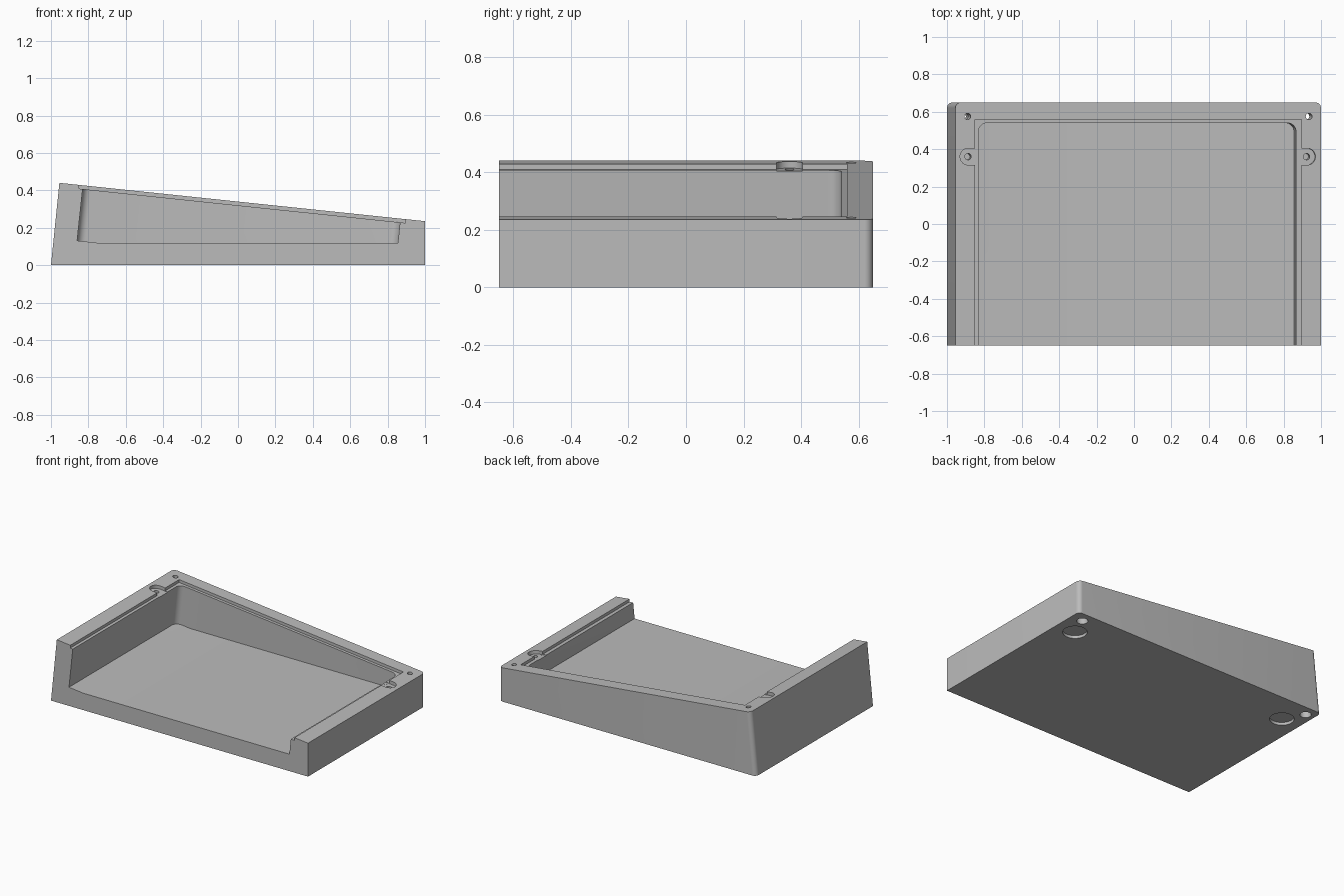
import bpy, bmesh, math
from mathutils import Vector

cube = bpy.data.objects.get("Cube")
if cube:
    bpy.data.objects.remove(cube, do_unlink=True)

TILT = math.radians(6)
NORMAL = Vector((math.sin(TILT), 0, math.cos(TILT)))

grey = bpy.data.materials.new("plain grey")
grey.use_nodes = True
grey.diffuse_color = (0.5, 0.5, 0.5, 1)
grey.node_tree.nodes["Principled BSDF"].inputs["Base Color"].default_value = (0.5, 0.5, 0.5, 1)


def top_z(x):
    """Height of the sloping top surface."""
    return 0.44 - math.tan(TILT) * (x + 0.955)


def add_object(name, bm):
    bmesh.ops.recalc_face_normals(bm, faces=bm.faces)
    mesh = bpy.data.meshes.new(name)
    bm.to_mesh(mesh)
    bm.free()
    mesh.materials.append(grey)
    obj = bpy.data.objects.new(name, mesh)
    bpy.context.collection.objects.link(obj)
    return obj


def prism(name, profile, y0, y1, radius=0):
    """Extrude an x-z profile along y and round the upright back edges."""
    bm = bmesh.new()
    face = bm.faces.new([bm.verts.new((x, y0, z)) for x, z in profile])
    moved = bmesh.ops.extrude_face_region(bm, geom=[face])["geom"]
    back = {v for v in moved if isinstance(v, bmesh.types.BMVert)}
    bmesh.ops.translate(bm, verts=list(back), vec=(0, y1 - y0, 0))
    if radius:
        upright = []
        for e in bm.edges:
            d = e.verts[0].co - e.verts[1].co
            if set(e.verts) <= back and abs(d.z) > abs(d.x):
                upright.append(e)
        bmesh.ops.bevel(bm, geom=upright, offset=radius, segments=8,
                        profile=0.5, affect='EDGES')
    return add_object(name, bm)


def cylinder(name, start, end, radius):
    bm = bmesh.new()
    axis = end - start
    bmesh.ops.create_cone(bm, cap_ends=True, segments=32, radius1=radius,
                          radius2=radius, depth=axis.length)
    bmesh.ops.rotate(bm, verts=bm.verts,
                     matrix=Vector((0, 0, 1)).rotation_difference(axis).to_matrix())
    bmesh.ops.translate(bm, verts=bm.verts, vec=(start + end) / 2)
    return add_object(name, bm)


def cut(body, cutter):
    mod = body.modifiers.new("cut", 'BOOLEAN')
    mod.operation = 'DIFFERENCE'
    mod.solver = 'EXACT'
    mod.object = cutter
    bpy.context.view_layer.objects.active = body
    bpy.ops.object.modifier_apply(modifier=mod.name)
    bpy.data.objects.remove(cutter, do_unlink=True)


def groove(name, x0, x1, y0, y1, depth):
    """Cutter whose floor runs parallel to the sloping top."""
    return prism(name, [(x0, top_z(x0) - depth), (x1, top_z(x1) - depth),
                        (x1, top_z(x1) + 0.1), (x0, top_z(x0) + 0.1)], y0, y1)


# Wedge-shaped body
body = prism("wedge_case", [(-1, 0), (1, 0), (1, 0.235), (-0.955, 0.44)],
             -0.65, 0.65, 0.03)

# Open-fronted cavity and the ledge around its rim
cut(body, prism("cavity", [(-0.86, 0.131), (-0.75, 0.119), (0.855, 0.119),
                           (0.885, 0.41), (-0.82, 0.51)], -0.8, 0.54, 0.045))
cut(body, groove("rim_ledge", -0.85, 0.895, -0.8, 0.56, 0.02))

for ear_x, inner_x, screw_x in ((-0.885, -0.82, -0.89), (0.925, 0.865, 0.935)):
    # Rounded ear recess with a blind pilot hole
    p = Vector((ear_x, 0.36, top_z(ear_x)))
    cut(body, groove("ear_slot", min(ear_x, inner_x), max(ear_x, inner_x),
                     0.315, 0.405, 0.023))
    cut(body, cylinder("ear_round", p - NORMAL * 0.023, p + NORMAL * 0.1, 0.045))
    cut(body, cylinder("pilot_hole", p - NORMAL * 0.09, p + NORMAL * 0.1, 0.017))

    # Tilted corner screw hole, widened from below
    s = Vector((screw_x, 0.575, top_z(screw_x)))
    cut(body, cylinder("screw_hole", s - NORMAL * 0.6, s + NORMAL * 0.1, 0.017))
    cut(body, cylinder("screw_head_bore", s - NORMAL * 0.6, s - NORMAL * 0.14, 0.036))

    # Shallow round foot recess in the base
    f = Vector((math.copysign(0.855, ear_x), 0.437, 0))
    cut(body, cylinder("foot_recess", f - Vector((0, 0, 0.1)),
                       f + Vector((0, 0, 0.02)), 0.078))

# Smooth the rounded corners, keep the other edges sharp
bpy.ops.object.select_all(action='DESELECT')
body.select_set(True)
bpy.context.view_layer.objects.active = body
bpy.ops.object.shade_smooth_by_angle(angle=math.radians(30))
